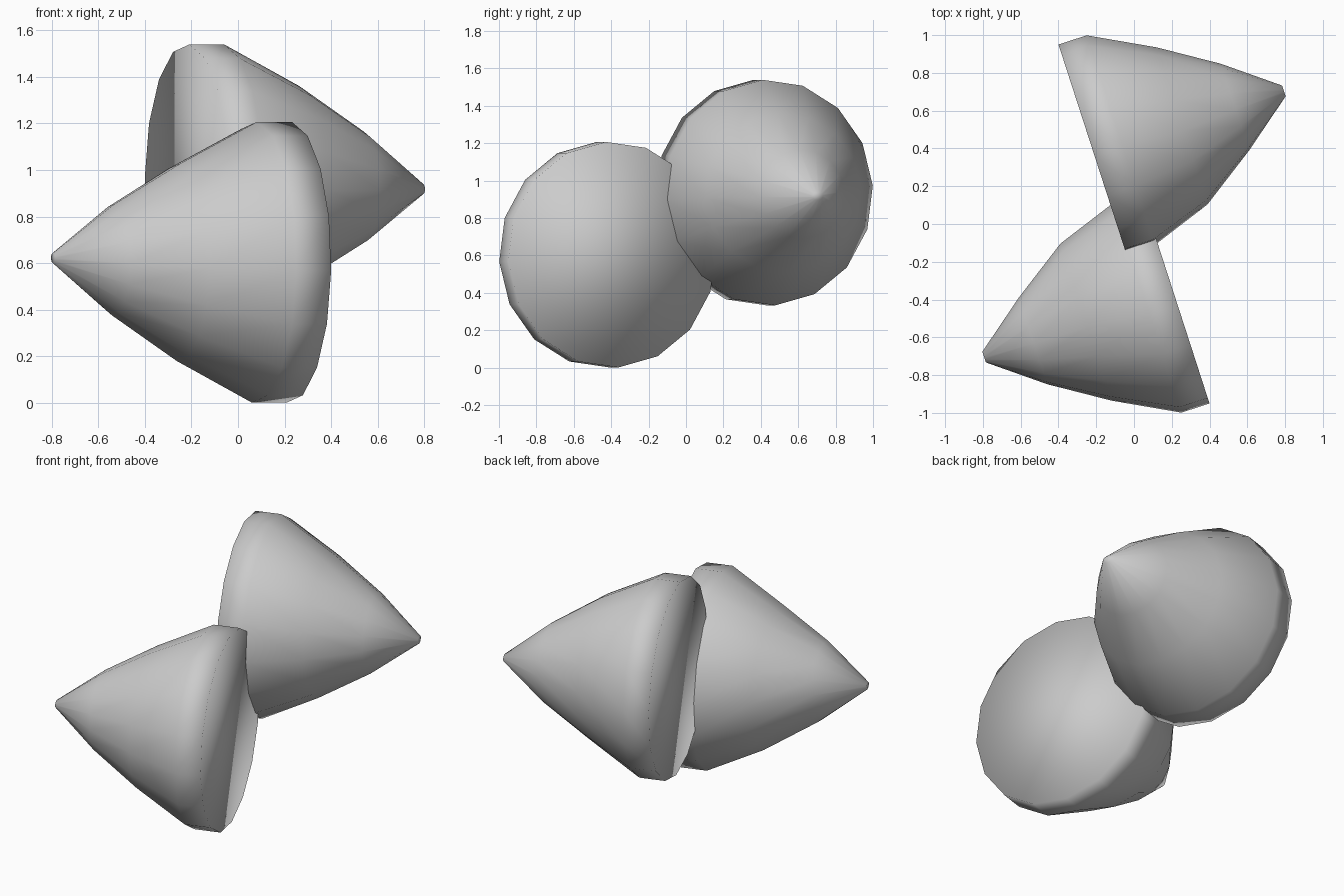
import bpy, bmesh
from math import sin, cos, radians
from mathutils import Vector

if "Cube" in bpy.data.objects:
    bpy.data.objects.remove(bpy.data.objects["Cube"])

SIDES = 16
ROLL = 3.5
AXIS = Vector((-0.951, -0.308, 0))     # from base towards tip
SIDE = Vector((0.308, -0.951, 0))
BASE = Vector((0.22, -0.395, 0.604))
MIDDLE = Vector((0, 0, 0.77))          # the pair is symmetric about this point

# rings along the axis: distance, side shift, height shift, half width, half height
RINGS = [
    (0.0, 0.0, 0.0, 0.585, 0.604),
    (0.157, 0.0, 0.0, 0.585, 0.604),
    (0.49, -0.028, 0.0, 0.438, 0.425),
    (0.787, -0.02, 0.01, 0.242, 0.24),
    (1.06, -0.018, 0.018, 0.03, 0.022),
]


def cone(name, flip):
    bm = bmesh.new()
    loops = []
    for d, sv, sz, rv, rz in RINGS:
        loop = []
        for k in range(SIDES):
            a = radians(ROLL + 360 * k / SIDES)
            p = BASE + AXIS * d + SIDE * (sv + rv * sin(a))
            p.z += sz + rz * cos(a)
            if flip:
                p = MIDDLE * 2 - p
            loop.append(bm.verts.new(p))
        loops.append(loop)
    # walls
    for lo, hi in zip(loops, loops[1:]):
        for k in range(SIDES):
            n = (k + 1) % SIDES
            bm.faces.new((lo[k], lo[n], hi[n], hi[k]))
    # flat base and blunt tip
    bm.faces.new(loops[0])
    bm.faces.new(loops[-1])
    bmesh.ops.recalc_face_normals(bm, faces=bm.faces[:])
    for f in bm.faces:
        f.smooth = True
    mesh = bpy.data.meshes.new(name)
    bm.to_mesh(mesh)
    bm.free()
    obj = bpy.data.objects.new(name, mesh)
    bpy.context.collection.objects.link(obj)


# front cone points left, back cone points right
cone("front_cone", False)
cone("back_cone", True)
